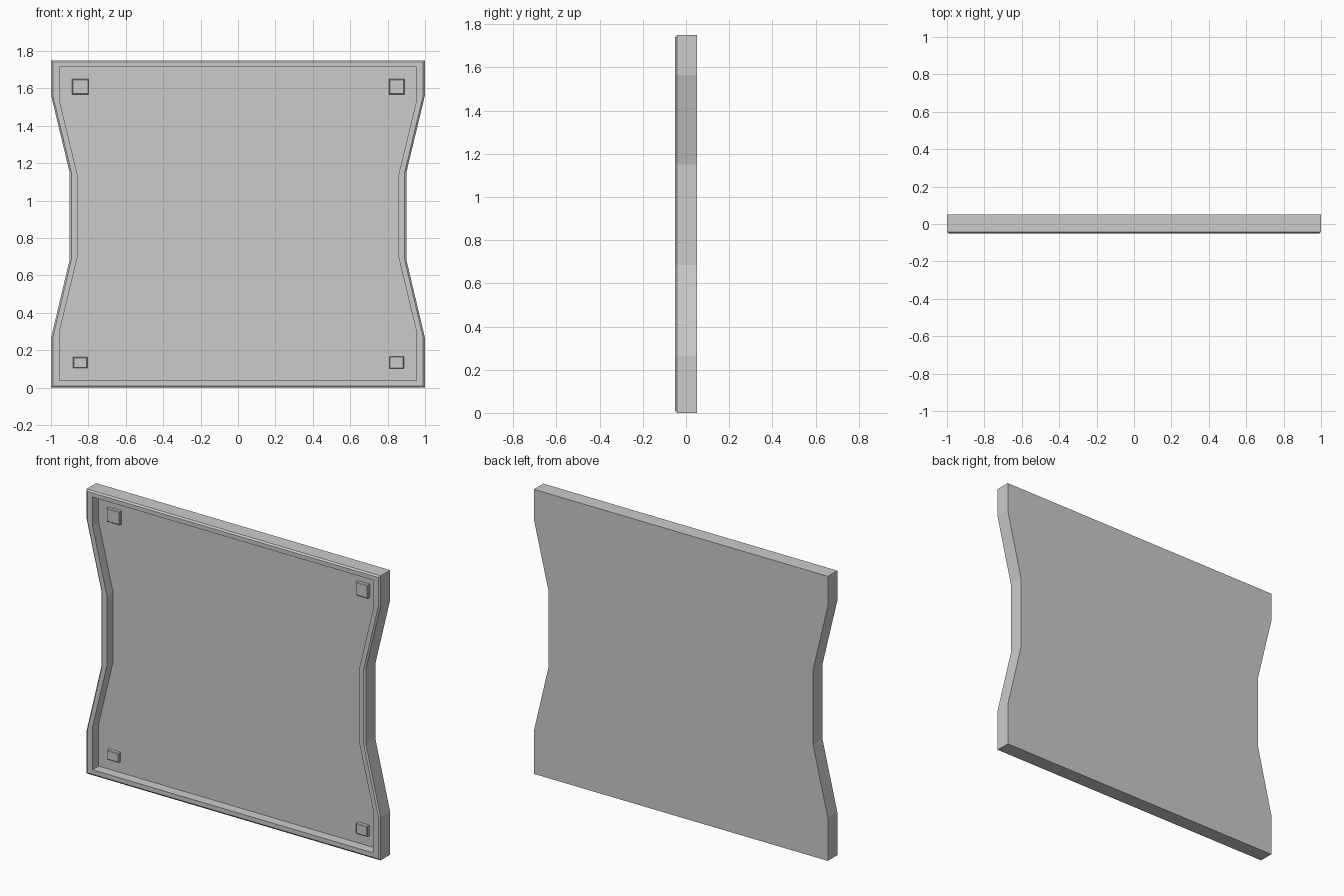
import bpy, bmesh

if "Cube" in bpy.data.objects:
    bpy.data.objects.remove(bpy.data.objects["Cube"])


def outline(half, waist, zs):
    """Mirrored waisted outline from six heights on the right side."""
    right = list(zip((half, half, waist, waist, half, half), zs))
    return right + [(-x, z) for x, z in reversed(right)]


def add_object(name, bm):
    bmesh.ops.recalc_face_normals(bm, faces=bm.faces)
    mesh = bpy.data.meshes.new(name)
    bm.to_mesh(mesh)
    bm.free()
    obj = bpy.data.objects.new(name, mesh)
    bpy.context.collection.objects.link(obj)
    return obj


# Panel: back face, sides, front chamfer, rim, recess wall and recess floor
outer = outline(1.0, 0.90, (0, 0.265, 0.685, 1.15, 1.565, 1.75))
chamfer = outline(0.99, 0.89, (0.01, 0.268, 0.688, 1.147, 1.562, 1.74))
inner = outline(0.955, 0.857, (0.037, 0.297, 0.703, 1.133, 1.538, 1.714))
FLOOR = 0.01
sections = [(outer, 0.05), (outer, -0.042), (chamfer, -0.05),
            (inner, -0.05), (inner, FLOOR)]

bm = bmesh.new()
rings = [[bm.verts.new((x, y, z)) for x, z in pts] for pts, y in sections]
for a, b in zip(rings, rings[1:]):
    for i in range(len(a)):
        j = (i + 1) % len(a)
        bm.faces.new((a[i], a[j], b[j], b[i]))
bm.faces.new(rings[0])
bm.faces.new(rings[-1])
add_object("recessed_panel", bm)


# Corner pads standing on the recess floor
def pad(name, x0, x1, z0, z1, height=0.022):
    bm = bmesh.new()
    bmesh.ops.create_cube(bm, size=1)
    bmesh.ops.scale(bm, verts=bm.verts, vec=(x1 - x0, height, z1 - z0))
    bmesh.ops.translate(bm, verts=bm.verts,
                        vec=((x0 + x1) / 2, FLOOR - height / 2, (z0 + z1) / 2))
    front = [e for e in bm.edges if all(v.co.y < FLOOR - height / 2 for v in e.verts)]
    bmesh.ops.bevel(bm, geom=front, offset=0.004, segments=1, affect='EDGES')
    add_object(name, bm)


pad("pad_top_left", -0.887, -0.798, 1.568, 1.65)
pad("pad_top_right", 0.808, 0.89, 1.568, 1.65)
pad("pad_bottom_left", -0.882, -0.805, 0.105, 0.163)
pad("pad_bottom_right", 0.81, 0.887, 0.102, 0.167)
